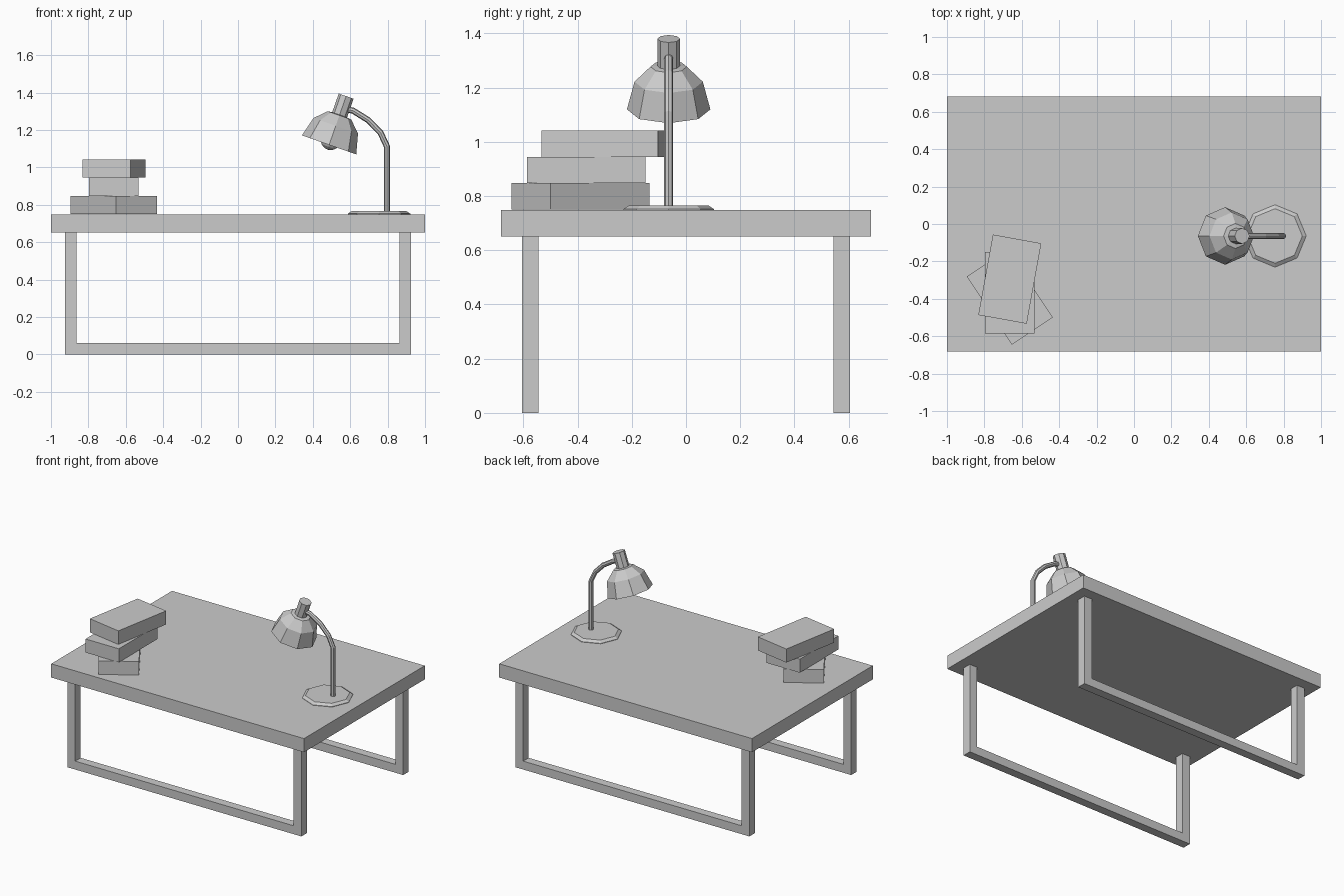
import bpy, bmesh, math
from mathutils import Matrix

if "Cube" in bpy.data.objects:
    bpy.data.objects.remove(bpy.data.objects["Cube"])


def finish(name, bm):
    bmesh.ops.recalc_face_normals(bm, faces=bm.faces)
    me = bpy.data.meshes.new(name)
    bm.to_mesh(me)
    bm.free()
    ob = bpy.data.objects.new(name, me)
    bpy.context.collection.objects.link(ob)
    return ob


def box(name, size, centre, turn=0):
    bm = bmesh.new()
    m = (Matrix.Translation(centre) @ Matrix.Rotation(math.radians(turn), 4, 'Z')
         @ Matrix.Diagonal((*size, 1)))
    bmesh.ops.create_cube(bm, size=1, matrix=m)
    return finish(name, bm)


def lathe(name, profile, sides=8, cap_start=True, cap_end=True):
    """Rings of (radius, height) joined by flat faces."""
    bm = bmesh.new()
    rings = []
    for r, z in profile:
        rings.append([bm.verts.new((r * math.cos(2 * math.pi * i / sides),
                                    r * math.sin(2 * math.pi * i / sides), z))
                      for i in range(sides)])
    for a, b in zip(rings, rings[1:]):
        for i in range(sides):
            j = (i + 1) % sides
            bm.faces.new((a[i], a[j], b[j], b[i]))
    if cap_start:
        bm.faces.new(rings[0][::-1])
    if cap_end:
        bm.faces.new(rings[-1])
    return finish(name, bm)


# Table top
box("table_top", (2, 1.365, 0.098), (0, 0, 0.7))

# U-shaped leg frames along the front and back edges
W, X, Y = 0.062, 0.895, 0.575
for label, sy in (("front", -1), ("back", 1)):
    bm = bmesh.new()
    o, i = X + W / 2, X - W / 2
    outline = [(-o, 0), (o, 0), (o, 0.652), (i, 0.652), (i, 0.06),
               (-i, 0.06), (-i, 0.652), (-o, 0.652)]
    face = bm.faces.new([bm.verts.new((x, sy * Y - W / 2, z)) for x, z in outline])
    ext = bmesh.ops.extrude_face_region(bm, geom=[face], use_keep_orig=True)
    bmesh.ops.translate(bm, vec=(0, W, 0),
                        verts=[v for v in ext["geom"] if isinstance(v, bmesh.types.BMVert)])
    finish(label + "_leg_frame", bm)

# Stack of books
for name, y, z, turn in (("bottom_book", -0.39, 0.799, 33.5),
                         ("middle_book", -0.368, 0.896, 0),
                         ("top_book", -0.295, 0.993, -10.3)):
    box(name, (0.263, 0.437, 0.097), (-0.664, y, z), turn)

# Lamp base
LY = -0.064
base = lathe("lamp_base", [(0.167, 0.749), (0.167, 0.752), (0.146, 0.766)])
base.location = (0.754, LY, 0)

# Lamp arm: post that bends over to the shade
cu = bpy.data.curves.new("lamp_arm", 'CURVE')
cu.dimensions = '3D'
cu.bevel_depth = 0.0165
cu.bevel_resolution = 2
cu.use_fill_caps = True
path = [(0.797, 0.76), (0.797, 1.11), (0.762, 1.185), (0.697, 1.252),
        (0.615, 1.303), (0.57, 1.312)]
sp = cu.splines.new('POLY')
sp.points.add(len(path) - 1)
for p, (x, z) in zip(sp.points, path):
    p.co = (x, LY, z, 1)
sp.use_smooth = False
arm = bpy.data.objects.new("lamp_arm", cu)
bpy.context.collection.objects.link(arm)

# Lamp head: open shade, neck and bulb, tilted together
shade = lathe("lamp_shade", [(0.154, 0), (0.126, 0.108), (0.067, 0.167), (0.03, 0.172)],
              cap_start=False)
neck = lathe("lamp_neck", [(0.042, 0.16), (0.042, 0.276)])
bm = bmesh.new()
bmesh.ops.create_uvsphere(bm, u_segments=10, v_segments=8, radius=0.057,
                          matrix=Matrix.Translation((0, 0, 0.03)))
bulb = finish("lamp_bulb", bm)
for ob in (shade, neck, bulb):
    ob.location = (0.487, LY, 1.12)
    ob.rotation_euler = (0, math.radians(19.3), 0)
